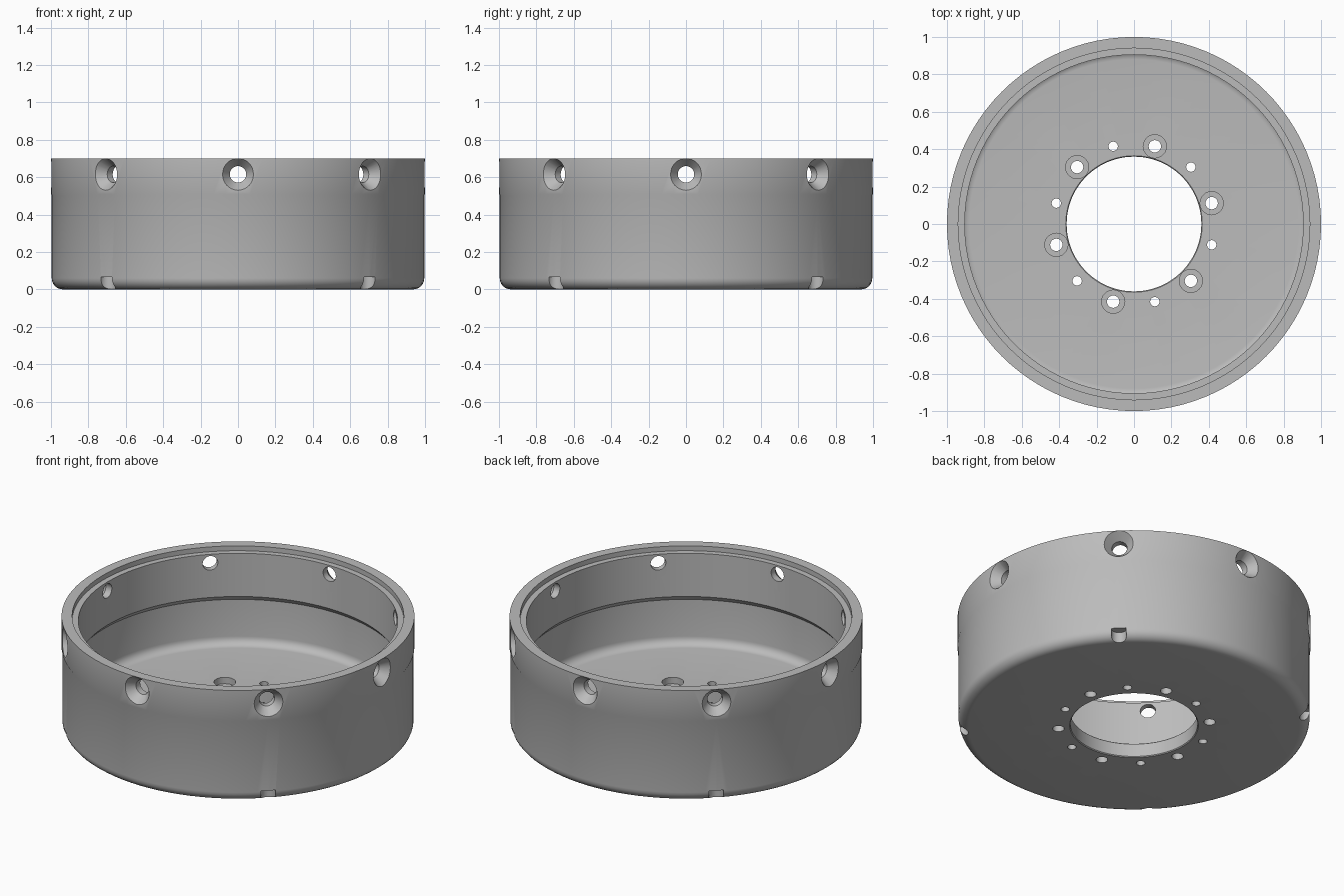
import bpy, bmesh
from math import pi, cos, sin
from mathutils import Matrix, Vector

cube = bpy.data.objects.get("Cube")
if cube:
    bpy.data.objects.remove(cube, do_unlink=True)


def arc(cx, cz, r, a0, a1, n=6):
    """Points of a fillet in the radius/height plane, angles in degrees."""
    angles = [(a0 + (a1 - a0) * i / n) * pi / 180 for i in range(n + 1)]
    return [(cx + r * cos(a), cz + r * sin(a)) for a in angles]


def lathe(bm, profile, segs, matrix=Matrix(), closed=False):
    """Revolve a (radius, height) profile about z, then place it."""
    rings = []
    for r, z in profile:
        count = 1 if r == 0 else segs
        rings.append([bm.verts.new(matrix @ Vector((r * cos(2 * pi * i / segs),
                                                    r * sin(2 * pi * i / segs), z)))
                      for i in range(count)])
    pairs = list(zip(rings, rings[1:]))
    if closed:
        pairs.append((rings[-1], rings[0]))
    for a, b in pairs:
        for i in range(segs):
            j = (i + 1) % segs
            quad = [a[i % len(a)], a[j % len(a)], b[j % len(b)], b[i % len(b)]]
            bm.faces.new(list(dict.fromkeys(quad)))


def make_object(name, bm):
    bmesh.ops.recalc_face_normals(bm, faces=bm.faces)
    mesh = bpy.data.meshes.new(name)
    bm.to_mesh(mesh)
    bm.free()
    obj = bpy.data.objects.new(name, mesh)
    bpy.context.collection.objects.link(obj)
    return obj


def turn(deg):
    return Matrix.Rotation(deg * pi / 180, 4, 'Z')


# Drum body: bore, rounded base, outer wall, stepped rim, undercut, floor
body = [(0.365, 0), *arc(0.936, 0.06, 0.06, -90, 0), (0.996, 0.5), (1, 0.51),
        (1, 0.7), (0.94, 0.7), (0.94, 0.67), (0.905, 0.67), (0.905, 0.4),
        (0.93, 0.37), *arc(0.88, 0.14, 0.05, 0, -90), (0.365, 0.09),
        (0.36, 0.085), (0.36, 0.005)]
bm = bmesh.new()
lathe(bm, body, 96, closed=True)
drum = make_object("drum_body", bm)

# All holes in one cutter
bm = bmesh.new()
radial_hole = [(0, 0.8), (0.044, 0.8), (0.044, 0.945), (0.123, 1.05), (0, 1.05)]
notch = [(0, -0.1), (0.043, -0.1), (0.043, 0.065), (0, 0.065)]
bolt_hole = [(0, -0.1), (0.033, -0.1), (0.033, 0.05), (0.062, 0.05), (0.062, 0.2), (0, 0.2)]
pin_hole = [(0, -0.1), (0.025, -0.1), (0.025, 0.2), (0, 0.2)]
for k in range(8):  # countersunk holes through the wall
    place = turn(45 * k) @ Matrix.Translation((0, 0, 0.615)) @ Matrix.Rotation(pi / 2, 4, 'Y')
    lathe(bm, radial_hole, 32, place)
for k in range(4):  # notches in the lower edge
    lathe(bm, notch, 24, turn(45 + 90 * k) @ Matrix.Translation((0.985, 0, 0)))
for k in range(12):  # alternating bolt and pin holes in the floor
    profile = pin_hole if k % 2 else bolt_hole
    lathe(bm, profile, 24, turn(15 + 30 * k) @ Matrix.Translation((0.43, 0, 0)))
cutter = make_object("hole_cutter", bm)
cutter.hide_render = True

mod = drum.modifiers.new("holes", 'BOOLEAN')
mod.operation = 'DIFFERENCE'
mod.solver = 'EXACT'
mod.object = cutter
bpy.ops.object.select_all(action='DESELECT')
drum.select_set(True)
bpy.context.view_layer.objects.active = drum
bpy.ops.object.modifier_apply(modifier=mod.name)
bpy.data.objects.remove(cutter, do_unlink=True)

# Grey metal
grey = bpy.data.materials.new("grey_metal")
grey.use_nodes = True
colour = (0.5, 0.5, 0.5, 1)
grey.diffuse_color = colour
grey.node_tree.nodes["Principled BSDF"].inputs["Base Color"].default_value = colour
drum.data.materials.clear()
drum.data.materials.append(grey)
bpy.ops.object.shade_smooth_by_angle(angle=pi / 6)
